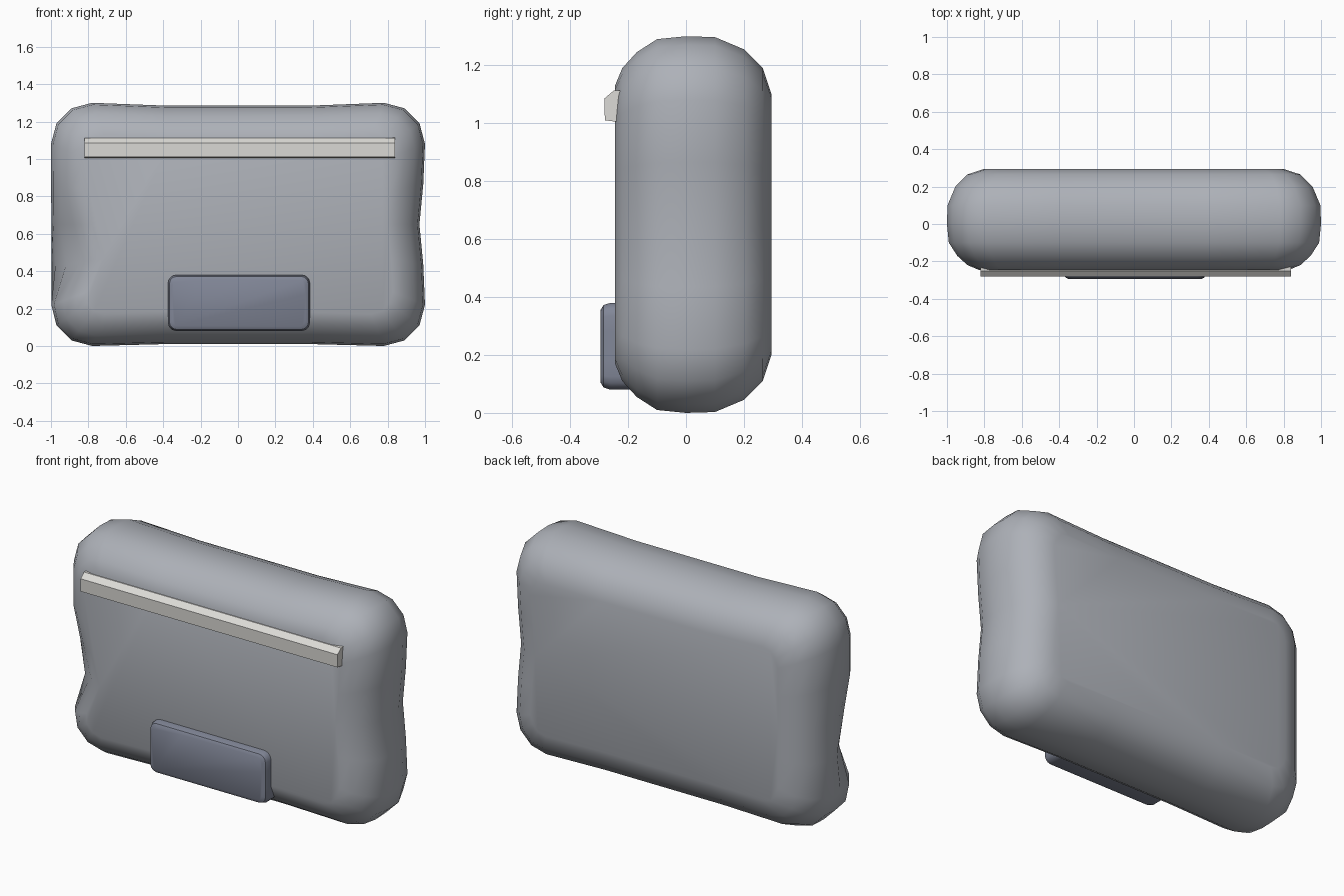
import bpy, bmesh, math

if "Cube" in bpy.data.objects:
    bpy.data.objects.remove(bpy.data.objects["Cube"])


def material(name, rgb):
    m = bpy.data.materials.new(name)
    m.diffuse_color = (*rgb, 1)
    m.use_nodes = True
    m.node_tree.nodes["Principled BSDF"].inputs["Base Color"].default_value = m.diffuse_color
    return m


def outline(x0, x1, z0, z1, r, inset, steps=3):
    """Rounded rectangle in xz, counter-clockwise, with extra points on the long edges."""
    x0, x1, z0, z1 = x0 + inset, x1 - inset, z0 + inset, z1 - inset
    r = max(r - inset * 0.6, 0.02)
    corners = [(x1 - r, z0 + r, -90), (x1 - r, z1 - r, 0),
               (x0 + r, z1 - r, 90), (x0 + r, z0 + r, 180)]
    pts = []
    for i, (cx, cz, a0) in enumerate(corners):
        for k in range(steps + 1):
            a = math.radians(a0 + 90 * k / steps)
            pts.append((cx + r * math.cos(a), cz + r * math.sin(a)))
        nx, nz, na = corners[(i + 1) % 4]
        end = (nx + r * math.cos(math.radians(na)), nz + r * math.sin(math.radians(na)))
        start = pts[-1]
        for t in (0.25, 0.5, 0.75):
            pts.append((start[0] + (end[0] - start[0]) * t, start[1] + (end[1] - start[1]) * t))
    return pts


def cushion(name, size, r, layers, mat, dent=None):
    """Stack inset outlines along y: layers are (y, inset)."""
    bm = bmesh.new()
    rings = []
    for y, inset in layers:
        ring = []
        for x, z in outline(*size, r, inset):
            if dent:
                x, z = dent(x, y, z)
            ring.append(bm.verts.new((x, y, z)))
        rings.append(ring)
    n = len(rings[0])
    for a, b in zip(rings, rings[1:]):
        for i in range(n):
            j = (i + 1) % n
            bm.faces.new((a[i], a[j], b[j], b[i]))
    bm.faces.new(rings[0])
    bm.faces.new(rings[-1])
    bmesh.ops.recalc_face_normals(bm, faces=bm.faces)
    me = bpy.data.meshes.new(name)
    bm.to_mesh(me)
    bm.free()
    ob = bpy.data.objects.new(name, me)
    bpy.context.collection.objects.link(ob)
    me.materials.append(mat)
    bpy.context.view_layer.objects.active = ob
    ob.select_set(True)
    bpy.ops.object.shade_smooth_by_angle(angle=math.radians(40))
    ob.select_set(False)
    return ob


def body_dents(x, y, z):
    """Soft wrinkles: pinched front left edge, slight waist on the right, sagging top and bottom."""
    if x < -0.75 and y < 0.05:
        x += 0.11 * math.exp(-((z - 0.5) / 0.17) ** 2) * min(1, (0.05 - y) / 0.2)
    if x > 0.75:
        x -= 0.03 * math.exp(-((z - 0.65) / 0.2) ** 2)
    if abs(x) < 0.6:
        z += -0.015 if z > 0.65 else 0.01
    return x, z


# Soft padded body
cushion("padded_body", (-1, 1, 0, 1.30), 0.22,
        [(-0.245, 0.17), (-0.22, 0.11), (-0.17, 0.055), (-0.10, 0.01), (0.0, 0.0),
         (0.10, 0.003), (0.20, 0.045), (0.265, 0.11), (0.295, 0.20)],
        material("grey_cloth", (0.42, 0.44, 0.48)), body_dents)

# Small pocket low on the front
cushion("front_pocket", (-0.375, 0.385, 0.08, 0.38), 0.045,
        [(-0.295, 0.025), (-0.285, 0.008), (-0.26, 0.0), (-0.18, 0.0)],
        material("navy_cloth", (0.22, 0.24, 0.31)))

# Pale strip across the upper front, top edge sloping back
bm = bmesh.new()
profile = [(-0.24, 1.005), (-0.28, 1.01), (-0.282, 1.085), (-0.25, 1.112), (-0.20, 1.115), (-0.20, 1.005)]
ends = [[bm.verts.new((x, y, z)) for y, z in profile] for x in (-0.82, 0.84)]
for i in range(len(profile)):
    j = (i + 1) % len(profile)
    bm.faces.new((ends[0][i], ends[0][j], ends[1][j], ends[1][i]))
for e in ends:
    bm.faces.new(e)
bmesh.ops.recalc_face_normals(bm, faces=bm.faces)
me = bpy.data.meshes.new("front_strip")
bm.to_mesh(me)
bm.free()
strip = bpy.data.objects.new("front_strip", me)
bpy.context.collection.objects.link(strip)
me.materials.append(material("pale_strip", (0.72, 0.71, 0.68)))
